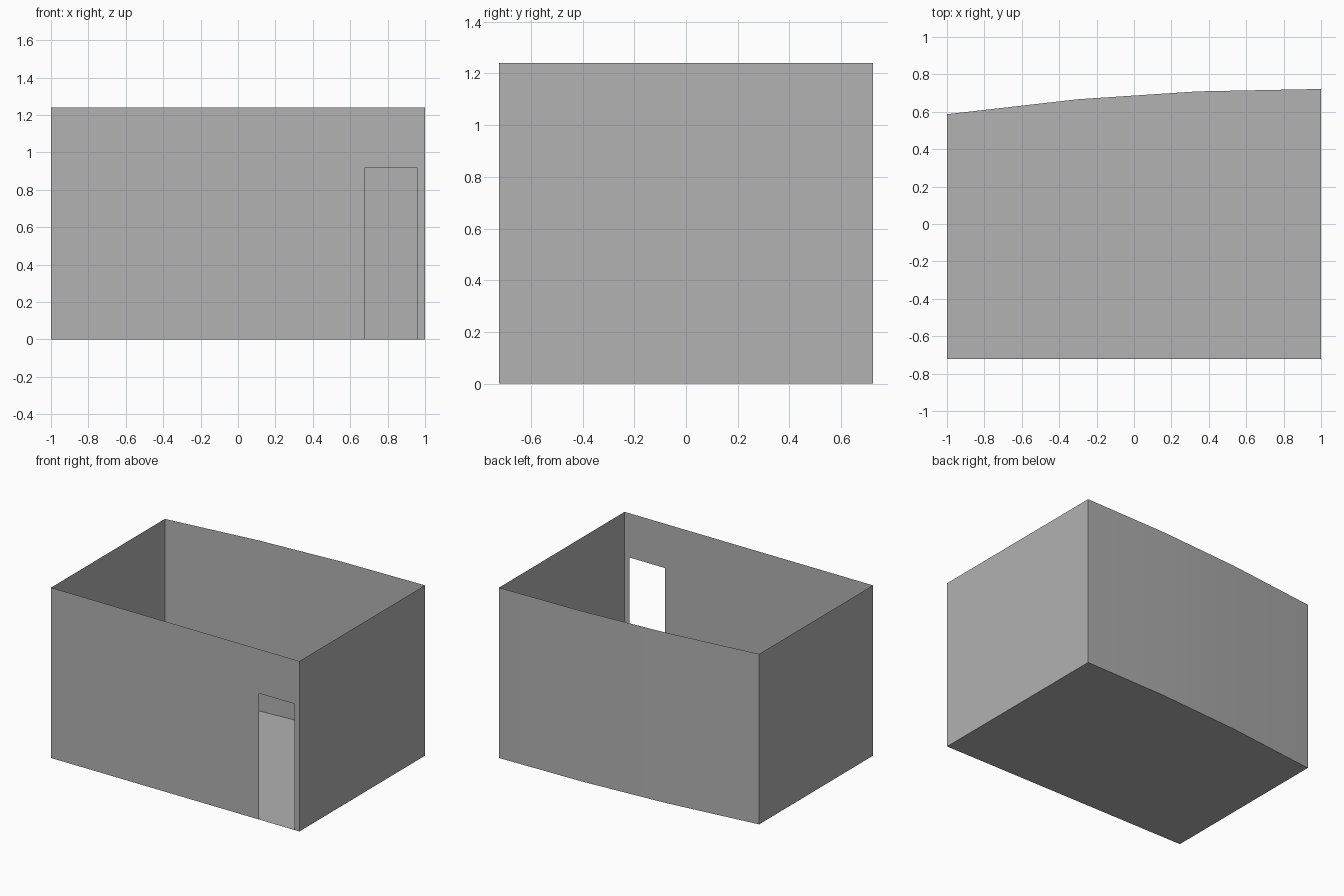
import bpy
import bmesh

cube = bpy.data.objects.get("Cube")
if cube:
    bpy.data.objects.remove(cube, do_unlink=True)

HEIGHT = 1.24
FRONT = -0.722
DOOR_LEFT, DOOR_RIGHT, DOOR_TOP = 0.675, 0.96, 0.918
BACK_CURVE = [(1, 0.722), (0.34, 0.709), (-0.3, 0.667), (-1, 0.587)]

plaster = bpy.data.materials.new("plaster_grey")
plaster.use_nodes = True
GREY = (0.445, 0.445, 0.445, 1)
plaster.diffuse_color = GREY
plaster.node_tree.nodes["Principled BSDF"].inputs["Base Color"].default_value = GREY


def finish(name, bm, smooth=False):
    mesh = bpy.data.meshes.new(name)
    bm.to_mesh(mesh)
    bm.free()
    mesh.materials.append(plaster)
    for poly in mesh.polygons:
        poly.use_smooth = smooth
    obj = bpy.data.objects.new(name, mesh)
    bpy.context.collection.objects.link(obj)


def panel(name, points):
    """One flat sheet from its outline."""
    bm = bmesh.new()
    bm.faces.new([bm.verts.new(p) for p in points])
    finish(name, bm)


def wall(name, path, smooth=False):
    """Sheet raised from a path on the floor, facing outward."""
    bm = bmesh.new()
    low = [bm.verts.new((x, y, 0)) for x, y in path]
    high = [bm.verts.new((x, y, HEIGHT)) for x, y in path]
    for i in range(len(path) - 1):
        bm.faces.new((low[i], low[i + 1], high[i + 1], high[i]))
    finish(name, bm, smooth)


# Side walls and the gently curved back wall
wall("left_wall", [(1, FRONT), BACK_CURVE[0]])
wall("back_wall", BACK_CURVE, smooth=True)
wall("right_wall", [BACK_CURVE[-1], (-1, FRONT)])

# Front wall outline with the doorway notched out
front = [(-1, 0), (DOOR_LEFT, 0), (DOOR_LEFT, DOOR_TOP), (DOOR_RIGHT, DOOR_TOP),
         (DOOR_RIGHT, 0), (1, 0), (1, HEIGHT), (-1, HEIGHT)]
panel("front_wall", [(x, FRONT, z) for x, z in front])

# Floor follows the room outline, facing down
outline = [(-1, FRONT), (1, FRONT)] + BACK_CURVE
panel("floor", [(x, y, 0) for x, y in reversed(outline)])
